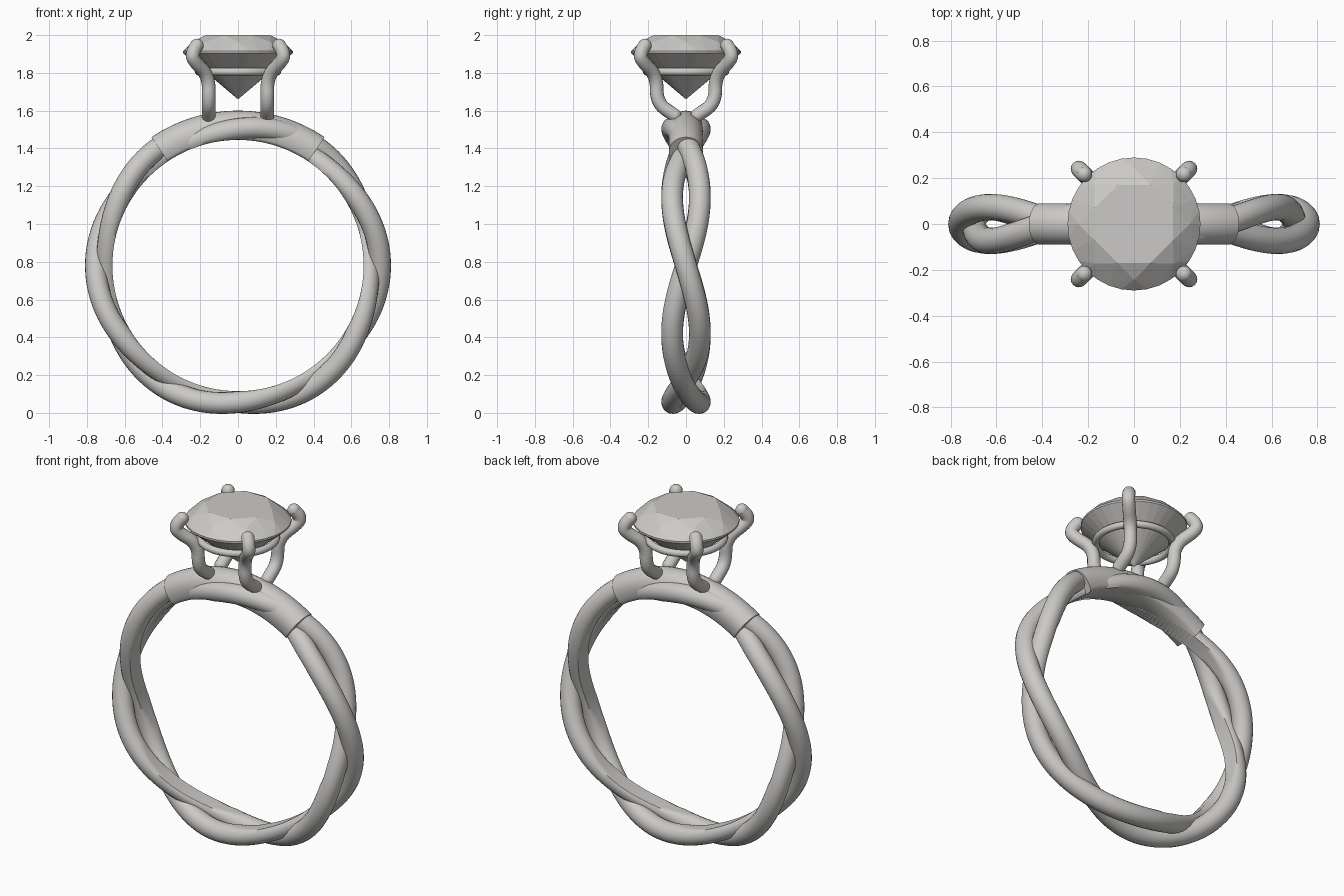
import bpy, bmesh
from math import sin, cos, pi, radians
from mathutils import Vector, Matrix

cube = bpy.data.objects.get("Cube")
if cube:
    bpy.data.objects.remove(cube)

metal = bpy.data.materials.new("warm grey")
metal.use_nodes = True
metal.diffuse_color = (0.6, 0.59, 0.57, 1)
metal.node_tree.nodes["Principled BSDF"].inputs["Base Color"].default_value = (0.6, 0.59, 0.57, 1)

CENTRE_Z = 0.78     # centre of the finger hole
HOLE = 0.665        # finger hole radius
BAND = 0.7225       # middle radius of the band
WIRE = 0.0575       # strand thickness (radius)


def finish(name, bm, smooth=None):
    bmesh.ops.recalc_face_normals(bm, faces=bm.faces)
    mesh = bpy.data.meshes.new(name)
    bm.to_mesh(mesh)
    bm.free()
    mesh.materials.append(metal)
    obj = bpy.data.objects.new(name, mesh)
    bpy.context.collection.objects.link(obj)
    if smooth:
        bpy.ops.object.select_all(action='DESELECT')
        obj.select_set(True)
        bpy.context.view_layer.objects.active = obj
        bpy.ops.object.shade_smooth_by_angle(angle=radians(smooth))
    return obj


def loft(bm, rings, closed):
    """Skin a list of vertex rings, closing the path or capping its ends."""
    count = len(rings)
    for i in range(count if closed else count - 1):
        a, b = rings[i], rings[(i + 1) % count]
        for j in range(len(a)):
            k = (j + 1) % len(a)
            bm.faces.new((a[j], a[k], b[k], b[j]))
    if not closed:
        bm.faces.new(rings[0])
        bm.faces.new(rings[-1])


def on_band(angle, radius, y):
    return Vector((radius * cos(angle), y, CENTRE_Z + radius * sin(angle)))


# Twisted strands, flattened where they meet the finger hole
def strand(name, phase, steps=192, sides=20):
    def path(t):
        return on_band(t, BAND + 0.03 * cos(3 * t + phase), -0.0735 * sin(3 * t + phase))
    bm = bmesh.new()
    rings = []
    for i in range(steps):
        t = 2 * pi * i / steps
        mid = path(t)
        along = (path(t + 0.01) - path(t - 0.01)).normalized()
        across = along.cross(Vector((cos(t), 0, sin(t)))).normalized()
        out = across.cross(along)
        ring = []
        for j in range(sides):
            a = 2 * pi * j / sides
            p = mid + WIRE * (cos(a) * across + sin(a) * out)
            flat = Vector((p.x, 0, p.z - CENTRE_Z))
            if flat.length < HOLE:
                flat = flat.normalized() * HOLE
            ring.append(bm.verts.new((flat.x, p.y, flat.z + CENTRE_Z)))
        rings.append(ring)
    loft(bm, rings, True)
    finish(name, bm, 50)


strand("band_strand_a", 0)
strand("band_strand_b", pi)

# Shoulder sleeve: rounded outside, flat against the finger
bm = bmesh.new()
profile = [(0.09 * cos(pi * j / 16), 0.73 + 0.09 * sin(pi * j / 16)) for j in range(17)]
profile += [(-0.088, 0.68), (-0.075, HOLE), (0.075, HOLE), (0.088, 0.68)]
rings = [[bm.verts.new(on_band(radians(56 + 68 * i / 48), r, y)) for y, r in profile]
         for i in range(49)]
loft(bm, rings, False)
finish("shoulder_sleeve", bm, 50)


# Prongs: bent wires with rounded ends
def round_corners(points, passes=3):
    for _ in range(passes):
        cut = [points[0]]
        for a, b in zip(points, points[1:]):
            cut += [a.lerp(b, 0.25), a.lerp(b, 0.75)]
        points = cut + [points[-1]]
    return points


def prong(name, sx, sy, wire=0.036):
    corners = [(0.155, 0.06, 1.575), (0.155, 0.155, 1.64), (0.155, 0.155, 1.785),
               (0.24, 0.24, 1.87), (0.24, 0.24, 1.91), (0.218, 0.218, 1.945)]
    pts = round_corners([Vector((x * sx, y * sy, z)) for x, y, z in corners])
    side = Vector((sx, -sy, 0)).normalized()
    bm = bmesh.new()
    rings = []
    for i, p in enumerate(pts):
        along = (pts[min(i + 1, len(pts) - 1)] - pts[max(i - 1, 0)]).normalized()
        u = (side - along * side.dot(along)).normalized()
        v = along.cross(u)
        rings.append([bm.verts.new(p + wire * (cos(a) * u + sin(a) * v))
                      for a in (2 * pi * j / 16 for j in range(16))])
    loft(bm, rings, False)
    for end in (pts[0], pts[-1]):
        bmesh.ops.create_uvsphere(bm, u_segments=16, v_segments=10, radius=wire,
                                  matrix=Matrix.Translation(end))
    finish(name, bm, 50)


for sx, x_name in ((1, "left"), (-1, "right")):
    for sy, y_name in ((-1, "front"), (1, "back")):
        prong(f"prong_{y_name}_{x_name}", sx, sy)

# Collar joining the prongs under the stone
bm = bmesh.new()
rings = []
for i in range(64):
    t = 2 * pi * i / 64
    rings.append([bm.verts.new(((0.208 + 0.02 * cos(a)) * cos(t),
                                (0.208 + 0.02 * cos(a)) * sin(t), 1.806 + 0.02 * sin(a)))
                  for a in (2 * pi * j / 12 for j in range(12))])
loft(bm, rings, True)
finish("stone_collar", bm, 50)

# Brilliant-cut stone: hull of table, crown, girdle and point
bm = bmesh.new()
for count, radius, z, turn in ((8, 0.185, 2.0, 0.5), (8, 0.243, 1.963, 0),
                               (32, 0.29, 1.915, 0), (32, 0.29, 1.904, 0)):
    for i in range(count):
        a = 2 * pi * (i + turn) / count
        bm.verts.new((radius * cos(a), radius * sin(a), z))
bm.verts.new((0, 0, 1.66))
bmesh.ops.convex_hull(bm, input=bm.verts[:])
bmesh.ops.dissolve_limit(bm, angle_limit=radians(1), verts=bm.verts[:], edges=bm.edges[:])
finish("stone", bm)
